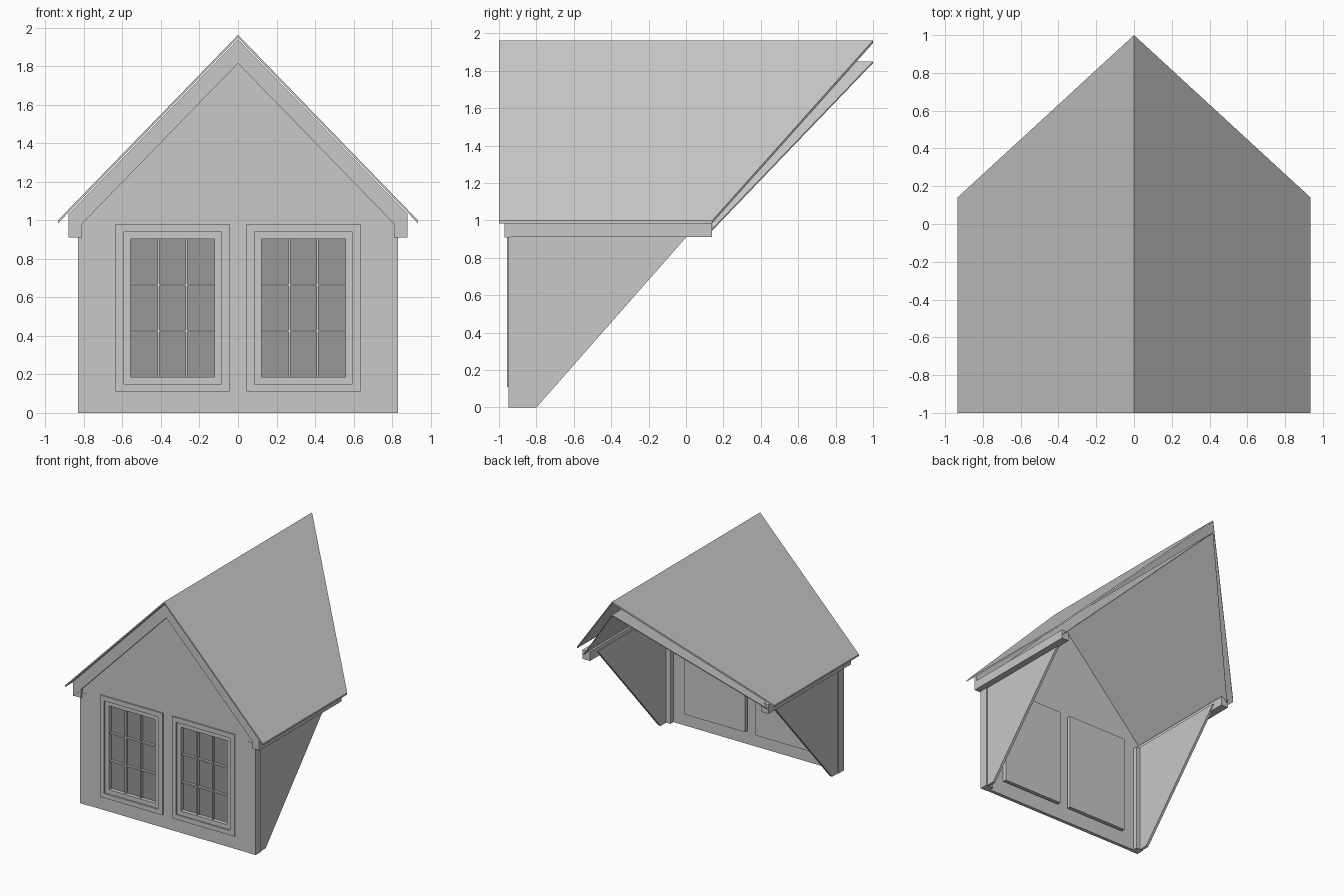
import bpy, bmesh

cube = bpy.data.objects.get("Cube")
if cube:
    bpy.data.objects.remove(cube, do_unlink=True)


def material(name, grey):
    m = bpy.data.materials.new(name)
    m.use_nodes = True
    colour = (grey, grey, grey, 1)
    m.diffuse_color = colour
    m.node_tree.nodes["Principled BSDF"].inputs["Base Color"].default_value = colour
    return m


PAINT = material("light grey paint", 0.58)
GLASS = material("dark grey glass", 0.31)


def loft(name, rings, mat=PAINT, mirror=True):
    """Solid between two matching outlines, optionally mirrored across x."""
    bm = bmesh.new()
    a, b = [[bm.verts.new(p) for p in ring] for ring in rings]
    bm.faces.new(a)
    bm.faces.new(b[::-1])
    for i in range(len(a)):
        j = (i + 1) % len(a)
        bm.faces.new((a[i], b[i], b[j], a[j]))
    bmesh.ops.recalc_face_normals(bm, faces=bm.faces)
    mesh = bpy.data.meshes.new(name)
    bm.to_mesh(mesh)
    bm.free()
    mesh.materials.append(mat)
    ob = bpy.data.objects.new(name, mesh)
    bpy.context.collection.objects.link(ob)
    if mirror:
        ob.modifiers.new("Mirror", "MIRROR")
    return ob


def prism(name, profile, y0, y1, **kw):
    return loft(name, [[(x, y, z) for x, z in profile] for y in (y0, y1)], **kw)


def box(name, x, y, z, **kw):
    outline = [(x[0], z[0]), (x[1], z[0]), (x[1], z[1]), (x[0], z[1])]
    return prism(name, outline, y[0], y[1], **kw)


def frame(name, x, z, border, y):
    """Rectangular ring of four boards."""
    box(name + "_bottom", x, y, (z[0], z[0] + border))
    box(name + "_top", x, y, (z[1] - border, z[1]))
    inner = (z[0] + border, z[1] - border)
    box(name + "_inner_side", (x[0], x[0] + border), y, inner)
    box(name + "_outer_side", (x[1] - border, x[1]), y, inner)


PITCH = 1.03
BACK = 0.14     # rear end of the eaves


def roof_sheet(name, ridge, half, thick, front):
    """Sloping sheet whose rear edge runs back up to the ridge."""
    low = ridge - PITCH * half
    profile = [(0, ridge), (half, low), (half, low - thick), (0, ridge - thick)]
    return loft(name, [[(x, front, z) for x, z in profile],
                       [(x, BACK if x else 1, z) for x, z in profile]])


# Roof: covering, lining, rake boards and boxed eaves
roof_sheet("roof_covering", 1.963, 0.935, 0.015, -1)
roof_sheet("roof_lining", 1.85, 0.87, 0.008, -0.95)
EAVE = 0.88
prism("rake_board", [(0, 1.94), (EAVE, 1.94 - PITCH * EAVE),
                     (EAVE, 0.91), (0, 1.815)], -0.97, -0.94)
box("eave_box", (0.81, EAVE), (-0.965, BACK), (0.912, 0.99))

# Gable wall with two window openings
wall = prism("gable_wall", [(-0.81, 0), (0.81, 0), (0.81, 1.0), (0, 1.845), (-0.81, 1.0)],
             -0.945, -0.915, mirror=False)
cutter = box("window_cutter", (0.08, 0.60), (-1.2, -0.6), (0.15, 0.945))
cutter.hide_render = True
cutter.hide_viewport = True
cutter.display_type = "WIRE"
cut = wall.modifiers.new("Openings", "BOOLEAN")
cut.operation = "DIFFERENCE"
cut.object = cutter

# Corner posts and raked side walls
box("corner_post", (0.76, 0.83), (-0.948, -0.875), (0, 0.95))
side = [(-0.93, 0), (-0.8, 0), (0.045, 0.96), (-0.93, 0.96)]
loft("side_wall", [[(x, y, z) for y, z in side] for x in (0.80, 0.822)])

# Windows: casing, sash, glass, glazing bars and back panel
frame("window_casing", (0.045, 0.635), (0.11, 0.98), 0.04, (-0.957, -0.935))
frame("window_sash", (0.085, 0.595), (0.15, 0.94), 0.037, (-0.945, -0.89))
X0, X1, Z0, Z1 = 0.122, 0.558, 0.187, 0.903
box("window_glass", (X0, X1), (-0.912, -0.905), (Z0, Z1), mat=GLASS)
box("window_back_panel", (0.05, 0.63), (-0.903, -0.87), (0.12, 0.97))
for i in (1, 2):
    x = X0 + (X1 - X0) * i / 3
    z = Z0 + (Z1 - Z0) * i / 3
    box(f"upright_bar_{i}", (x - 0.006, x + 0.006), (-0.935, -0.908), (Z0, Z1))
    box(f"cross_bar_{i}", (X0, X1), (-0.932, -0.908), (z - 0.006, z + 0.006))
